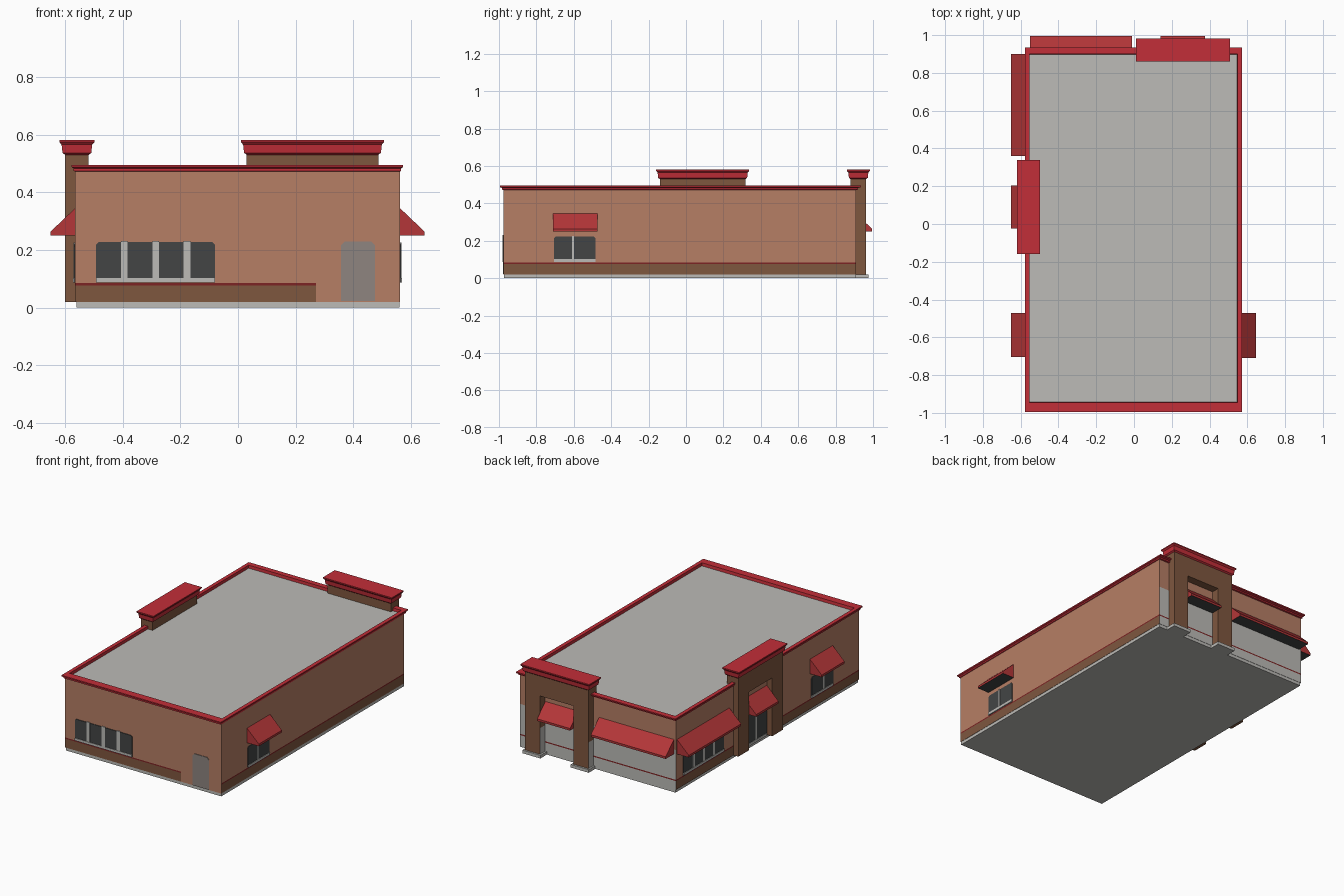
import bpy, bmesh, math

if "Cube" in bpy.data.objects:
    bpy.data.objects.remove(bpy.data.objects["Cube"])

X0, X1, Y0, Y1 = -0.565, 0.562, -0.975, 0.91   # outer wall planes
BASE, ROOF = 0.02, 0.476


def mat(name, hexa):
    def lin(c):
        c /= 255
        return c / 12.92 if c <= 0.04045 else ((c + 0.055) / 1.055) ** 2.4
    m = bpy.data.materials.new(name)
    m.diffuse_color = [lin(int(hexa[i:i + 2], 16)) for i in (0, 2, 4)] + [1]
    m.use_nodes = True
    m.node_tree.nodes["Principled BSDF"].inputs["Base Color"].default_value = m.diffuse_color
    return m


STUCCO = mat("salmon stucco", "B67E65")
BROWN = mat("brown stucco", "7F573F")
GREY = mat("light grey", "BCBBB7")
CORNICE = mat("cornice red", "C22E38")
AWNING = mat("awning red", "B43638")
TRIM = mat("dark red trim", "7C2424")
GLASS = mat("dark glass", "434545")
DOOR = mat("door grey", "8E8580")


def finish(name, bm, mats, rule=None):
    """Turn a bmesh into an object; rule picks a material index per face."""
    bmesh.ops.recalc_face_normals(bm, faces=bm.faces)
    if rule:
        for f in bm.faces:
            f.normal_update()
            f.material_index = rule(f.calc_center_median(), f.normal)
    me = bpy.data.meshes.new(name)
    bm.to_mesh(me)
    bm.free()
    for m in mats:
        me.materials.append(m)
    ob = bpy.data.objects.new(name, me)
    bpy.context.collection.objects.link(ob)
    return ob


def cut(bm, co, no):
    bmesh.ops.bisect_plane(bm, geom=bm.verts[:] + bm.edges[:] + bm.faces[:],
                           plane_co=co, plane_no=no)


def loft(rings, closed_ends=True):
    """Rectangular rings (x0, x1, y0, y1, z) joined into a skin."""
    bm = bmesh.new()
    loops = [[bm.verts.new(p) for p in ((a, c, z), (b, c, z), (b, d, z), (a, d, z))]
             for a, b, c, d, z in rings]
    for lo, hi in zip(loops, loops[1:]):
        for i in range(4):
            j = (i + 1) % 4
            bm.faces.new((lo[i], lo[j], hi[j], hi[i]))
    if closed_ends:
        bm.faces.new(loops[0][::-1])
        bm.faces.new(loops[-1])
    return bm


def box(name, x0, x1, y0, y1, z0, z1, m):
    return finish(name, loft([(x0, x1, y0, y1, z0), (x0, x1, y0, y1, z1)]), [m])


# Wall coordinates: u along the wall, d outward, z up
WALL = {
    "front": lambda u, d, z: (u, Y0 - d, z),
    "back": lambda u, d, z: (u, Y1 + d, z),
    "left": lambda u, d, z: (X0 - d, u, z),
    "right": lambda u, d, z: (X1 + d, u, z),
}


def extrude(sections):
    """Join two matching outlines into a solid."""
    bm = bmesh.new()
    a, b = [[bm.verts.new(p) for p in s] for s in sections]
    for i in range(len(a)):
        j = (i + 1) % len(a)
        bm.faces.new((a[i], a[j], b[j], b[i]))
    bm.faces.new(a[::-1])
    bm.faces.new(b)
    return bm


def prism(wall, outline, d0, d1):
    w = WALL[wall]
    return extrude([[w(u, d, z) for u, z in outline] for d in (d0, d1)])


def plate(name, wall, u0, u1, z0, z1, m, depth=0.004, chamfer=0.0):
    c = chamfer
    pts = [(u0, z0), (u1, z0), (u1, z1 - c), (u1 - c, z1), (u0 + c, z1), (u0, z1 - c)]
    if not c:
        pts = [(u0, z0), (u1, z0), (u1, z1), (u0, z1)]
    return finish(name, prism(wall, pts, -0.002, depth), [m])


def window(name, wall, u0, u1, z0, z1, mullions, width):
    plate(name + "_glass", wall, u0, u1, z0, z1, GLASS, 0.004, 0.008)
    plate(name + "_sill", wall, u0, u1, z0, z0 + 0.016, GREY, 0.007)
    for i, u in enumerate(mullions):
        plate(f"{name}_mullion_{i + 1}", wall, u - width / 2, u + width / 2,
              z0, z1 + 0.004, GREY, 0.006)


def awning(name, wall, u0, u1):
    w = WALL[wall]
    prof = [(0, 0.25), (0.085, 0.25), (0.085, 0.264), (0, 0.345)]
    bm = extrude([[w(u, d, z) for d, z in prof] for u in (u0, u1)])
    finish(name, bm, [AWNING, GLASS], lambda c, n: 1 if n.z < -0.9 else 0)


# Foundation slab
box("foundation", -0.56, 0.56, -0.972, Y1 - 0.002, 0, BASE, GREY)

# Main walls, cut into paint bands
bm = loft([(X0, X1, Y0, Y1, BASE), (X0, X1, Y0, Y1, ROOF)])
for z in (0.077, 0.085, 0.28):
    cut(bm, (0, 0, z), (0, 0, 1))
cut(bm, (0.27, 0, 0), (1, 0, 0))


def wall_paint(c, n):
    if n.z > 0.5 or n.z < -0.5:
        return 2
    if n.y < -0.5 and c.x > 0.27:
        return 0
    if 0.077 < c.z < 0.085:
        return 3
    if n.y > 0.5:
        return 2 if c.z < 0.28 else 0
    return 1 if c.z < 0.077 else 0


finish("walls", bm, [STUCCO, BROWN, GREY, TRIM], wall_paint)

# Roof-edge cornice with an inner lip
finish("roof_cornice", loft([
    (X0, X1, Y0, Y1, 0.472),
    (-0.57, 0.566, -0.985, 0.92, 0.474),
    (-0.57, 0.566, -0.985, 0.92, 0.483),
    (-0.577, 0.572, -0.995, 0.935, 0.487),
    (-0.577, 0.572, -0.995, 0.935, 0.495),
    (-0.553, 0.547, -0.945, 0.9, 0.495),
    (-0.552, 0.546, -0.942, 0.898, 0.474)], False), [CORNICE])


# Entrance portals: legs, beam and moulded cap
def portal(name, wall, u0, u1, o0, o1, d0, d1, grey_legs):
    outline = [(u0, BASE), (o0, BASE), (o0, 0.4), (o1, 0.4), (o1, BASE),
               (u1, BASE), (u1, 0.537), (u0, 0.537)]
    bm = prism(wall, outline, d0, d1)
    cut(bm, (0, 0, 0.19), (0, 0, 1))
    finish(name, bm, [BROWN, GREY],
           lambda c, n: 1 if grey_legs and c.z < 0.19 and n.x < 0.5 else 0)
    a, b = WALL[wall](u0, d0, 0), WALL[wall](u1, d1, 0)
    xs, ys = sorted((a[0], b[0])), sorted((a[1], b[1]))
    steps = [(0.0, 0.53), (0.009, 0.537), (0.012, 0.565), (0.02, 0.574), (0.02, 0.581)]
    finish(name + "_cap", loft([(xs[0] - m, xs[1] + m, ys[0] - m, ys[1] + m, z)
                                for m, z in steps]), [CORNICE])


portal("back_portal", "back", 0.03, 0.487, 0.138, 0.379, -0.03, 0.053, True)
portal("left_portal", "left", -0.14, 0.318, -0.03, 0.21, -0.047, 0.035, False)
for i, u in enumerate((0.084, 0.433)):
    box(f"portal_foot_{i + 1}", u - 0.065, u + 0.065, Y1 - 0.01, 0.975, 0, BASE, GREY)

# Awnings
for name, wall, u0, u1 in (
        ("right_awning", "right", -0.71, -0.472),
        ("left_front_awning", "left", -0.705, -0.47),
        ("left_portal_awning", "left", -0.025, 0.205),
        ("left_back_awning", "left", 0.36, 0.9),
        ("back_wide_awning", "back", -0.55, -0.01),
        ("back_portal_awning", "back", 0.14, 0.377)):
    awning(name, wall, u0, u1)

# Windows and doors
window("front_window", "front", -0.492, -0.08, 0.087, 0.227, (-0.395, -0.285, -0.177), 0.023)
window("left_back_window", "left", 0.42, 0.84, 0.087, 0.227, (0.525, 0.63, 0.735), 0.02)
for side in ("left", "right"):
    window(side + "_small_window", side, -0.705, -0.483, 0.087, 0.222, (-0.604,), 0.012)
window("left_entrance", "left", -0.02, 0.2, 0.022, 0.235, (0.09,), 0.015)
plate("front_door", "front", 0.357, 0.475, 0.022, 0.23, DOOR, 0.004, 0.014)
